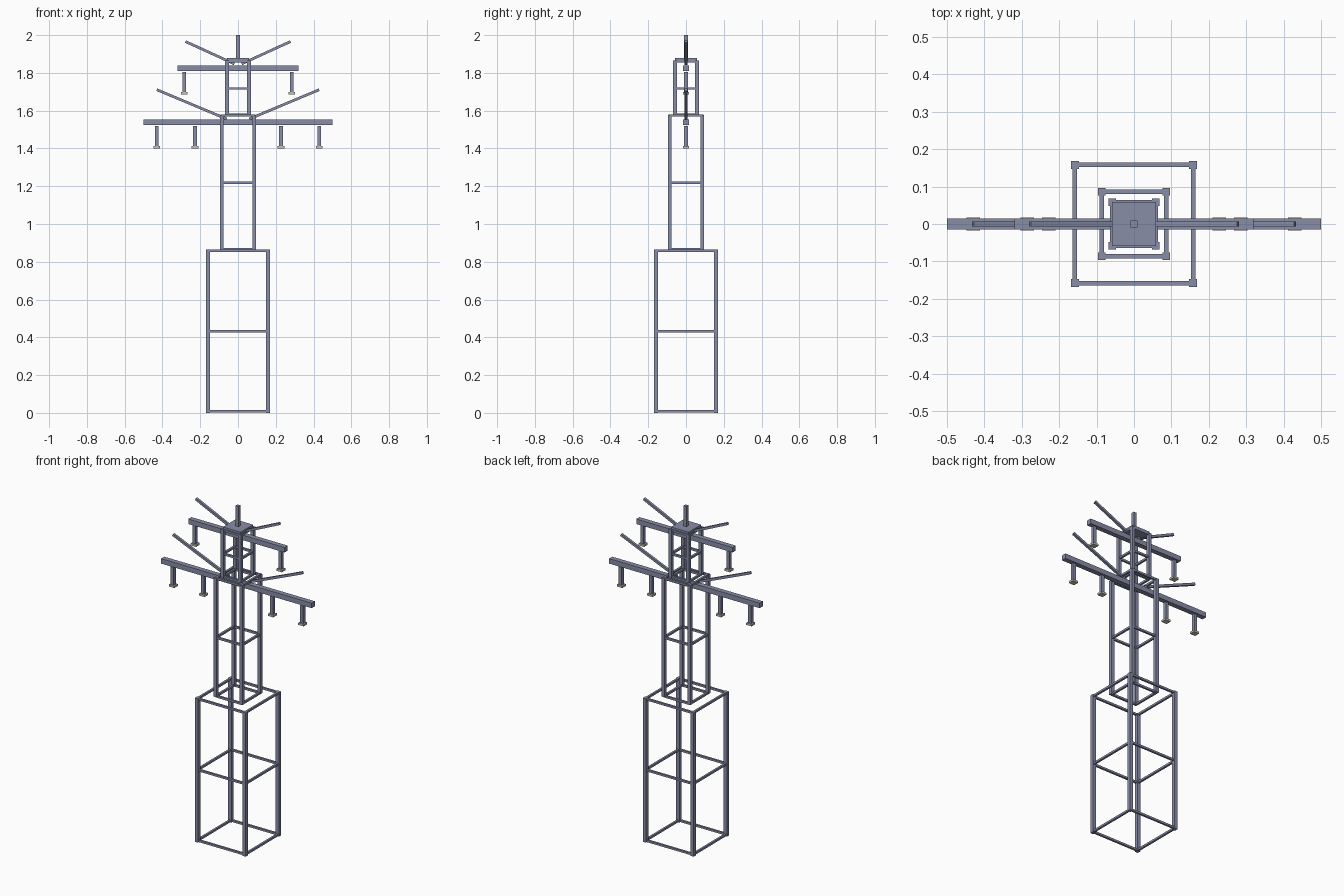
import bpy, math
from mathutils import Vector

if "Cube" in bpy.data.objects:
    bpy.data.objects.remove(bpy.data.objects["Cube"])


def material(name, rgb):
    m = bpy.data.materials.new(name)
    m.diffuse_color = (*rgb, 1)
    m.use_nodes = True
    m.node_tree.nodes["Principled BSDF"].inputs["Base Color"].default_value = m.diffuse_color
    return m


STEEL = material("slate steel", (0.25, 0.27, 0.39))
CERAMIC = material("pale ceramic", (0.58, 0.56, 0.49))


def box(name, centre, size, mat=STEEL, tilt=0.0):
    bpy.ops.mesh.primitive_cube_add(size=1, location=centre, rotation=(0, tilt, 0))
    o = bpy.context.object
    o.name = name
    o.scale = size
    bpy.ops.object.transform_apply(location=False, rotation=False, scale=True)
    o.data.materials.append(mat)
    return o


# square lattice sections: four legs tied by rings of bars
def section(name, half, z0, z1, leg, rings, bar=0.012):
    for sx in (-1, 1):
        for sy in (-1, 1):
            box(name + "_leg", (sx * half, sy * half, (z0 + z1) / 2), (leg, leg, z1 - z0))
    for z in rings:
        for s in (-1, 1):
            box(name + "_ring_bar", (0, s * half, z), (2 * half, bar, bar))
            box(name + "_ring_bar", (s * half, 0, z), (bar, 2 * half, bar))


section("base", 0.158, 0.0, 0.864, 0.021, (0.008, 0.432, 0.858))
section("middle", 0.086, 0.864, 1.578, 0.020, (0.866, 1.218, 1.574))
section("top", 0.058, 1.578, 1.865, 0.019, (1.580, 1.717, 1.86))

# cap plate and finial
box("cap_plate", (0, 0, 1.867), (0.118, 0.118, 0.022))
box("finial", (0, 0, 1.937), (0.019, 0.019, 0.126))


# crossarm with hanging insulators
def crossarm(name, half, z, hangers):
    box(name, (0, 0, z), (2 * half, 0.03, 0.03))
    for x in hangers:
        for s in (-1, 1):
            box(name + "_insulator", (s * x, 0, z - 0.073), (0.02, 0.02, 0.108))
            box(name + "_insulator_foot", (s * x, 0, z - 0.132), (0.036, 0.034, 0.012), CERAMIC)


crossarm("lower_crossarm", 0.5, 1.538, (0.43, 0.228))
crossarm("upper_crossarm", 0.32, 1.824, (0.285,))


# raised diagonal struts, mirrored left and right
def struts(name, a, b):
    for s in (-1, 1):
        p, q = Vector((s * a[0], 0, a[1])), Vector((s * b[0], 0, b[1]))
        d = q - p
        box(name, (p + q) / 2, (0.014, 0.014, d.length), STEEL, math.atan2(d.x, d.z))


struts("lower_strut", (0.06, 1.556), (0.43, 1.711))
struts("upper_strut", (0.02, 1.848), (0.278, 1.966))
